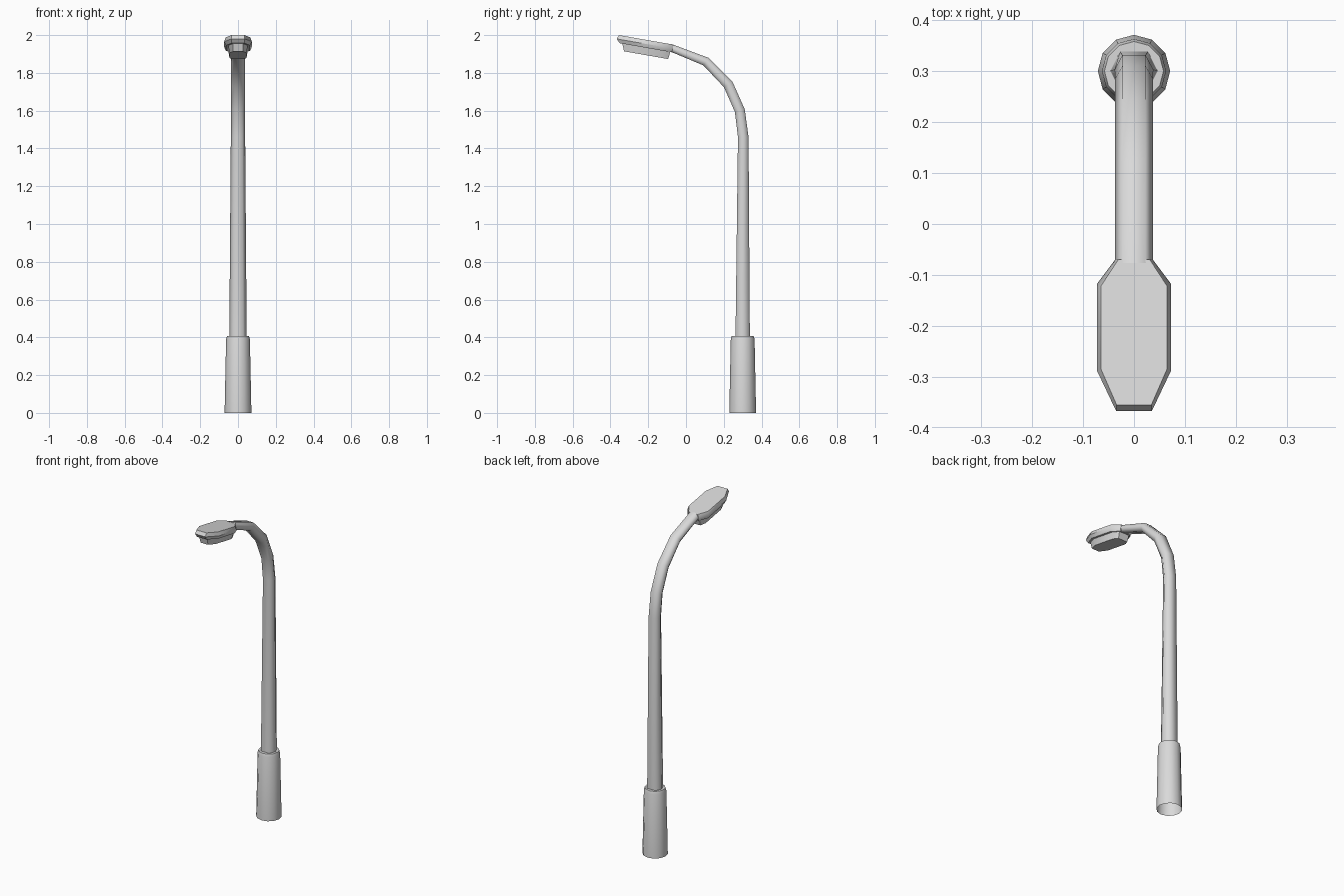
import bpy, bmesh, math
from mathutils import Vector

if "Cube" in bpy.data.objects:
    bpy.data.objects.remove(bpy.data.objects["Cube"])

grey = bpy.data.materials.new("light_grey")
grey.diffuse_color = (0.7, 0.7, 0.7, 1)
grey.use_nodes = True
grey.node_tree.nodes["Principled BSDF"].inputs["Base Color"].default_value = grey.diffuse_color


def loft(name, rings, cap_start, cap_end, angle):
    """Skin a list of equal-length closed rings into one smooth object."""
    bm = bmesh.new()
    loops = [[bm.verts.new(p) for p in ring] for ring in rings]
    n = len(loops[0])
    for a, b in zip(loops, loops[1:]):
        for i in range(n):
            j = (i + 1) % n
            bm.faces.new((a[i], a[j], b[j], b[i]))
    if cap_start:
        bm.faces.new(loops[0][::-1])
    if cap_end:
        bm.faces.new(loops[-1])
    bmesh.ops.recalc_face_normals(bm, faces=bm.faces[:])
    me = bpy.data.meshes.new(name)
    bm.to_mesh(me)
    bm.free()
    me.materials.append(grey)
    ob = bpy.data.objects.new(name, me)
    bpy.context.collection.objects.link(ob)
    bpy.ops.object.select_all(action='DESELECT')
    ob.select_set(True)
    bpy.context.view_layer.objects.active = ob
    bpy.ops.object.shade_smooth_by_angle(angle=math.radians(angle))
    return ob


POLE_Y = 0.30

# Base sleeve: twelve sides, bevelled top rim, open underneath
profile = [(0.071, 0), (0.063, 0.39), (0.058, 0.407), (0.036, 0.407)]
base = [[(r * math.cos(math.tau * i / 12), POLE_Y + r * math.sin(math.tau * i / 12), z)
         for i in range(12)] for r, z in profile]
loft("base_sleeve", base, False, False, 40)

# Pole and curved arm: flattened six-sided section swept along a path
# (y, z, half width, half depth)
path = [(0.30, 0.40, 0.046, 0.038), (0.303, 1.46, 0.038, 0.028),
        (0.285, 1.60, 0.037, 0.027), (0.223, 1.74, 0.037, 0.027),
        (0.105, 1.86, 0.037, 0.024), (-0.08, 1.933, 0.037, 0.02)]
section = [(1, 0), (0.6, 1), (-0.6, 1), (-1, 0), (-0.6, -1), (0.6, -1)]
pts = [Vector((0, p[0], p[1])) for p in path]
rings = []
for k, (y, z, w, d) in enumerate(path):
    if k < 2:
        t = Vector((0, 0, 1))
    elif k == len(path) - 1:
        t = Vector((0, -1, 0.2)).normalized()
    else:
        t = ((pts[k] - pts[k - 1]).normalized() + (pts[k + 1] - pts[k]).normalized()).normalized()
    side = Vector((1, 0, 0))
    out = side.cross(t) * -1
    rings.append([pts[k] + side * (w * u) + out * (d * v) for u, v in section])
loft("pole_and_arm", rings, False, True, 70)


def head_ring(half, h):
    """Mirror a half outline and lay it on the tilted head plane, offset by h."""
    full = half + [(-x, y) for x, y in reversed(half)]
    return [(x, y, 2.0 - 0.175 * (y + 0.355) + h) for x, y in full]


# Lamp head shell
top = [(0.031, -0.07), (0.065, -0.122), (0.065, -0.284), (0.034, -0.355)]
rim = [(0.037, -0.07), (0.073, -0.118), (0.073, -0.287), (0.035, -0.367)]
under = [(0.034, -0.075), (0.064, -0.122), (0.064, -0.283), (0.033, -0.352)]
loft("lamp_head", [head_ring(top, 0), head_ring(rim, -0.022), head_ring(under, -0.042)],
     True, True, 40)

# Lens block below the head
lens_top = [(0.034, -0.082), (0.052, -0.122), (0.052, -0.280), (0.028, -0.338)]
lens_low = [(0.031, -0.095), (0.045, -0.126), (0.045, -0.276), (0.025, -0.328)]
loft("lamp_lens", [head_ring(lens_top, -0.038), head_ring(lens_low, -0.081)],
     True, True, 40)
